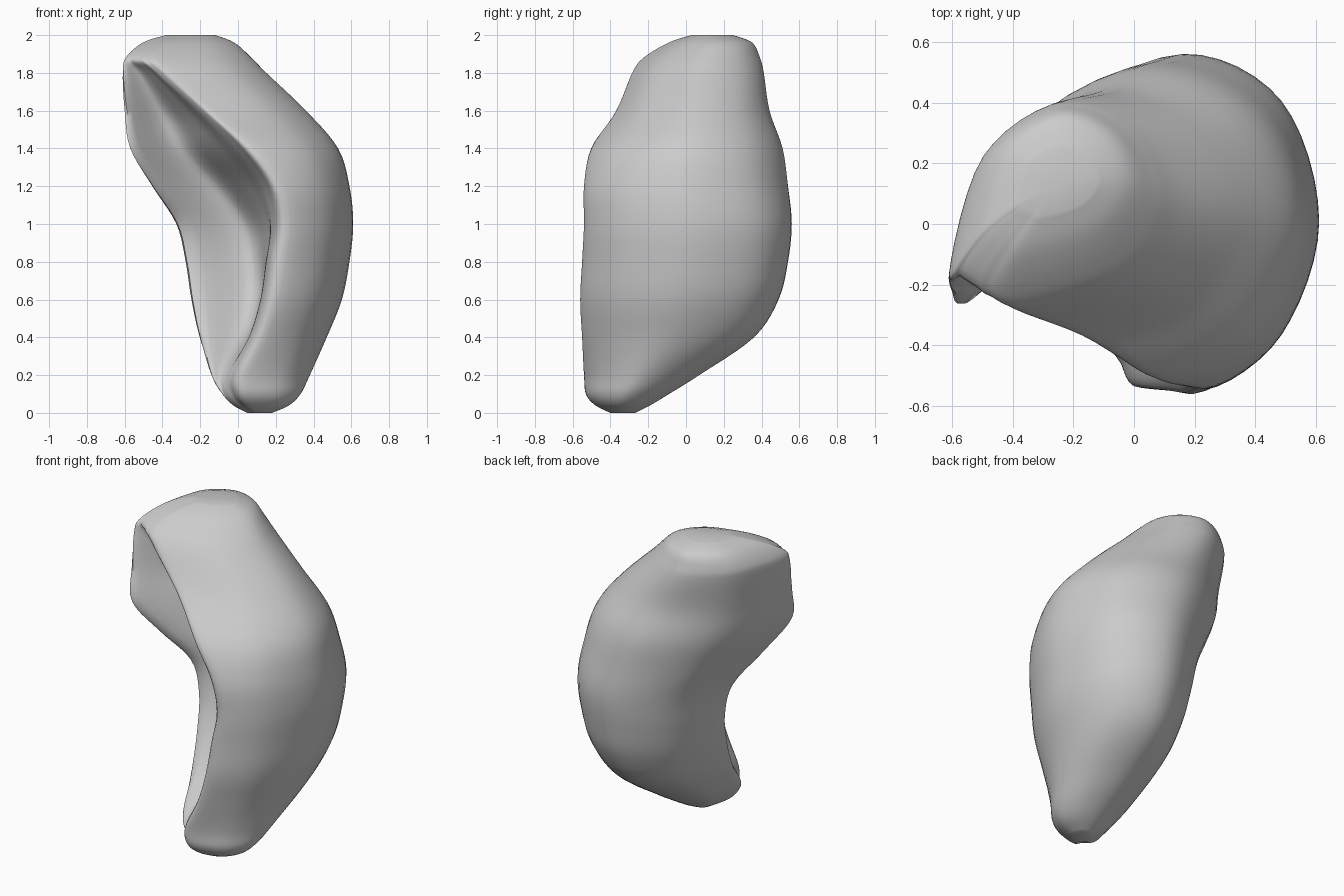
import bpy
import bmesh
from mathutils import Vector

old = bpy.data.objects.get("Cube")
if old:
    bpy.data.objects.remove(old, do_unlink=True)

STEPS_UP = 5       # rings between two levels
STEPS_AROUND = 6   # points between two outline points

# Levels: height, lip x, lip y, ridge x, ridge y, front y, side x, back y, hollow depth
LEVELS = [
    (0, .05, -.35, .08, -.38, -.4, .18, -.27, -.2),
    (.04, -.02, -.37, .02, -.44, -.48, .27, -.19, -.2),
    (.1, -.08, -.38, -.03, -.46, -.53, .33, -.09, -.1),
    (.2, -.14, -.34, -.04, -.45, -.54, .38, .07, .15),
    (.4, -.2, -.18, .06, -.44, -.55, .47, .36, .48),
    (.6, -.24, -.07, .12, -.42, -.56, .55, .49, .55),
    (.8, -.27, -.01, .15, -.4, -.55, .59, .54, .52),
    (1, -.32, -.02, .18, -.39, -.54, .61, .56, .48),
    (1.2, -.45, -.15, .14, -.41, -.54, .59, .54, .5),
    (1.4, -.57, -.26, 0, -.42, -.5, .53, .51, .5),
    (1.6, -.6, -.22, -.2, -.34, -.36, .36, .44, .48),
    (1.8, -.61, -.17, -.42, -.26, -.28, .15, .41, .3),
    (1.88, -.59, -.12, -.49, -.21, -.22, .07, .39, -.15),
    (1.96, -.5, 0, -.42, -.08, -.09, -.02, .35, -.2),
    (2, -.38, .08, -.33, .04, .03, -.12, .25, -.2),
]


def spline(a, b, c, d, t):
    """Point on a smooth curve between b and c."""
    return (b * 2 + (c - a) * t + (a * 2 - b * 5 + c * 4 - d) * t ** 2
            + (b * 3 - a - c * 3 + d) * t ** 3) / 2


def outline(lip_x, lip_y, ridge_x, ridge_y, front_y, side_x, back_y, depth):
    """Closed horizontal section: hollow, ridge, front, side, back and lip."""
    lip, ridge = Vector((lip_x, lip_y)), Vector((ridge_x, ridge_y))
    span = ridge - lip
    inward = Vector((-span.y, span.x)) * depth
    front = Vector((ridge_x + .16 * (side_x - ridge_x), front_y))
    side = Vector((side_x, (front_y + back_y) / 2))
    back = Vector((lip_x + .52 * (side_x - lip_x), back_y))
    keys = [
        lip,
        lip + span * .32 + inward,
        lip + span * .72 + inward * .6,
        ridge,
        front,
        Vector((front.x + .66 * (side.x - front.x), side.y + .68 * (front.y - side.y))),
        side,
        Vector((back.x + .72 * (side.x - back.x), side.y + .72 * (back.y - side.y))),
        back,
        Vector((back.x + .7 * (lip.x - back.x), lip.y + .68 * (back.y - lip.y))),
    ]
    n = len(keys)
    return [spline(keys[i - 1], keys[i], keys[(i + 1) % n], keys[(i + 2) % n], s / STEPS_AROUND)
            for i in range(n) for s in range(STEPS_AROUND)]


# Curved body, lofted through the sections
rows = [Vector(level) for level in LEVELS]
last = len(rows) - 1
sections = []
for i in range(last):
    around = [rows[max(i - 1, 0)], rows[i], rows[i + 1], rows[min(i + 2, last)]]
    sections += [spline(*around, s / STEPS_UP) for s in range(STEPS_UP)]
sections.append(rows[last])

bm = bmesh.new()
rings = []
for section in sections:
    z, *shape = section
    z = min(max(z, 0), 2)
    rings.append([bm.verts.new((p.x, p.y, z)) for p in outline(*shape)])
for low, high in zip(rings, rings[1:]):
    for i in range(len(low)):
        j = (i + 1) % len(low)
        bm.faces.new((low[i], low[j], high[j], high[i]))

# Rounded ends
for ring in (rings[0], rings[-1]):
    centre = sum((v.co for v in ring), Vector()) / len(ring)
    tip = bm.verts.new(centre)
    for i in range(len(ring)):
        bm.faces.new((ring[i - 1], ring[i], tip))
bmesh.ops.recalc_face_normals(bm, faces=bm.faces)

mesh = bpy.data.meshes.new("curved_body")
bm.to_mesh(mesh)
bm.free()
body = bpy.data.objects.new("curved_body", mesh)
bpy.context.collection.objects.link(body)

# Single plain grey
grey = bpy.data.materials.new("light_grey")
grey.use_nodes = True
colour = (.6, .6, .6, 1)
grey.diffuse_color = colour
grey.node_tree.nodes["Principled BSDF"].inputs["Base Color"].default_value = colour
mesh.materials.append(grey)

bpy.ops.object.select_all(action="DESELECT")
body.select_set(True)
bpy.context.view_layer.objects.active = body
bpy.ops.object.shade_smooth_by_angle(angle=1)
